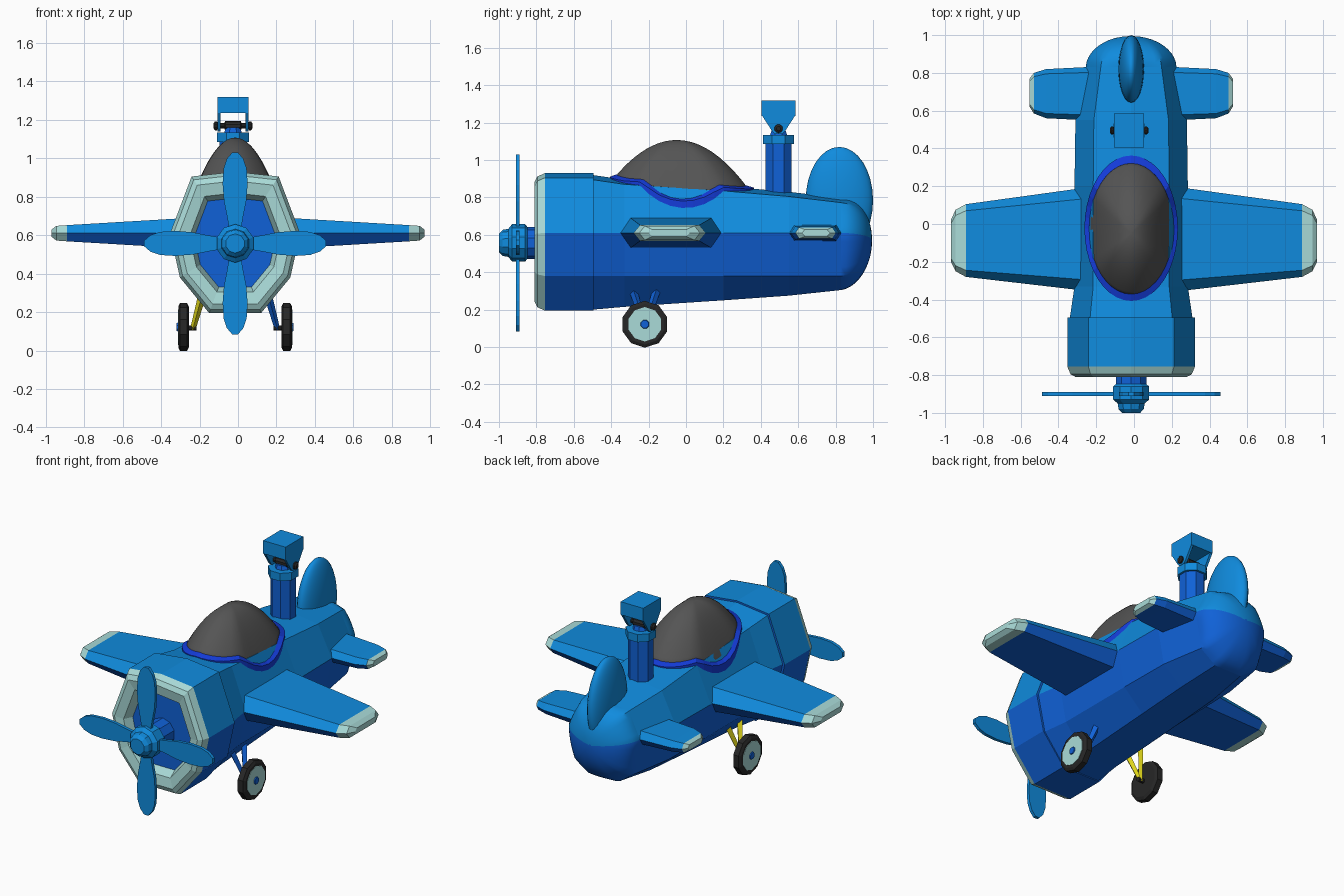
import bpy, bmesh, math
from mathutils import Vector

if "Cube" in bpy.data.objects:
    bpy.data.objects.remove(bpy.data.objects["Cube"])

CX = -0.015      # centre line of the body
SPLIT = 0.61     # height where the upper colour meets the lower one


def material(name, rgb):
    m = bpy.data.materials.new(name)
    m.diffuse_color = (*rgb, 1)
    m.use_nodes = True
    m.node_tree.nodes["Principled BSDF"].inputs["Base Color"].default_value = m.diffuse_color
    return m


SKY = material("sky_blue", (0.005, 0.26, 0.73))
ROYAL = material("royal_blue", (0.005, 0.12, 0.68))
TEAL = material("pale_teal", (0.40, 0.71, 0.69))
GREY = material("canopy_grey", (0.09, 0.09, 0.09))
BLACK = material("rubber_black", (0.02, 0.02, 0.02))
RIM = material("rim_blue", (0.007, 0.045, 0.70))
YELLOW = material("strut_yellow", (0.72, 0.65, 0.01))


def loft(name, rings, mats, rule=None, smooth=None):
    """Skin a list of equal rings, cap both ends, colour faces by a rule."""
    bm = bmesh.new()
    vs = [[bm.verts.new(p) for p in r] for r in rings]
    n = len(vs[0])
    for a, b in zip(vs, vs[1:]):
        for i in range(n):
            j = (i + 1) % n
            bm.faces.new((a[i], a[j], b[j], b[i]))
    bm.faces.new(vs[0])
    bm.faces.new(vs[-1])
    bmesh.ops.recalc_face_normals(bm, faces=bm.faces)
    if rule:
        for f in bm.faces:
            f.material_index = rule(f.calc_center_median())
    me = bpy.data.meshes.new(name)
    bm.to_mesh(me)
    bm.free()
    for m in mats:
        me.materials.append(m)
    ob = bpy.data.objects.new(name, me)
    bpy.context.collection.objects.link(ob)
    if smooth:
        bpy.ops.object.select_all(action='DESELECT')
        ob.select_set(True)
        bpy.context.view_layer.objects.active = ob
        bpy.ops.object.shade_smooth_by_angle(angle=math.radians(smooth))
    return ob


def lathe(name, origin, axis, profile, n, mat, smooth=None):
    """Turn (distance, radius) pairs around an axis."""
    o, axis = Vector(origin), Vector(axis).normalized()
    q = axis.to_track_quat('Z', 'Y')
    rings = [[o + q @ Vector((r * math.cos(math.tau * (k + 0.5) / n),
                              r * math.sin(math.tau * (k + 0.5) / n), d))
              for k in range(n)] for d, r in profile]
    return loft(name, rings, [mat], smooth=smooth)


def section(y, w, top, bot, s=1.0):
    """Nine-sided body cross-section, scaled by s."""
    half = [(0.67 * w, top - 0.025), (w, SPLIT), (0.85 * w, 0.38), (0.4 * w, bot)]
    pts = [(0, top)] + half + [(-x, z) for x, z in reversed(half)]
    return [(CX + x * s, y, 0.56 + (z - 0.56) * s) for x, z in pts]


def two_tone(c):
    return 0 if c.z > SPLIT else 1


# Fuselage
STATIONS = [(-0.5, 0.325, 0.92, 0.20), (-0.33, 0.30, 0.895, 0.215),
            (0.2, 0.30, 0.86, 0.25), (0.55, 0.295, 0.83, 0.275), (0.83, 0.24, 0.797, 0.305)]
loft("fuselage", [section(*s) for s in STATIONS], [SKY, ROYAL], two_tone)

# Rounded tail cone, blending the body section into an ellipse
base = section(*STATIONS[-1])
fine = [Vector(base[i]).lerp(Vector(base[(i + 1) % 9]), k / 5) for i in range(9) for k in range(5)]
tail = []
mid = Vector((CX, 0.83, 0.57))
for k in range(11):
    t = k / 10 * math.radians(88)
    ring = []
    for p in fine:
        d = p - mid
        r = 1 / math.sqrt((d.x / 0.24) ** 2 + (d.z / 0.245) ** 2)
        d = d.lerp(d * r, math.sin(t)) * math.cos(t)
        ring.append(mid + d + Vector((0, 0.165 * math.sin(t), 0)))
    tail.append(ring)
loft("tail_cone", tail, [SKY, ROYAL],
     lambda c: 0 if c.z - 0.57 > 0.167 * abs(c.x - CX) else 1, smooth=40)

# Engine cowling with a pale lip and recessed front plate
COWL = [(-0.495, 1), (-0.755, 1), (-0.795, 0.95), (-0.81, 0.87), (-0.80, 0.70), (-0.74, 0.63)]


def cowl_rule(c):
    if -0.745 < c.y < -0.735:
        return 1
    return 2 if c.y < -0.75 else two_tone(c)


loft("cowling", [section(y, 0.338, 0.93, 0.195, s) for y, s in COWL], [SKY, ROYAL, TEAL], cowl_rule)

# Propeller shaft, hub and four blades
PZ = 0.557
lathe("propeller_shaft", (CX, -0.72, PZ), (0, -1, 0), [(0, 0.085), (0.15, 0.085)], 10, ROYAL)
lathe("propeller_hub", (CX, -0.84, PZ), (0, -1, 0),
      [(0, 0.075), (0.02, 0.10), (0.09, 0.10), (0.11, 0.075), (0.14, 0.07), (0.16, 0.05)], 10, SKY)
BLADE = [(0.07, 0.03), (0.14, 0.042), (0.22, 0.058), (0.31, 0.065), (0.39, 0.06), (0.44, 0.043), (0.473, 0.015)]
outline = [(w, r) for r, w in BLADE] + [(-w, r) for r, w in reversed(BLADE)]
for k in range(4):
    c, s = round(math.cos(k * math.pi / 2)), round(math.sin(k * math.pi / 2))
    loft(f"propeller_blade_{k + 1}",
         [[(CX + x * c - z * s, y, PZ + x * s + z * c) for x, z in outline] for y in (-0.91, -0.89)], [SKY])


# Wings and tailplane: bevelled slabs with pale tips
def wing(name, side, cx, stations, tip):
    rings = []
    for x, y0, y1, bevel, h in stations:
        prof = [(y0, 0), (y0 + bevel, h), (y1 - bevel, h), (y1, 0), (y1 - bevel, -h), (y0 + bevel, -h)]
        rings.append([(cx + side * x, y, SPLIT + z) for y, z in prof])
    loft(name, rings, [SKY, ROYAL, TEAL],
         lambda c: 2 if abs(c.x - cx) > tip else two_tone(c))


for side, tag in ((-1, "left"), (1, "right")):
    wing(f"{tag}_wing", side, 0, [(0.2, -0.36, 0.20, 0.06, 0.083), (0.89, -0.28, 0.105, 0.035, 0.042),
                                  (0.945, -0.25, 0.075, 0.03, 0.038), (0.97, -0.20, 0.02, 0.02, 0.018)], 0.90)
    wing(f"{tag}_tailplane", side, CX, [(0.15, 0.545, 0.835, 0.03, 0.045), (0.45, 0.56, 0.82, 0.025, 0.035),
                                        (0.515, 0.585, 0.80, 0.02, 0.03), (0.538, 0.62, 0.77, 0.015, 0.018)], 0.52)

# Tail fin
bpy.ops.mesh.primitive_uv_sphere_add(segments=24, ring_count=16, radius=1, location=(CX, 0.82, 0.785))
fin = bpy.context.object
fin.name = "tail_fin"
fin.scale = (0.068, 0.18, 0.285)
fin.data.materials.append(SKY)
bpy.ops.object.shade_smooth()


# Canopy and the rim that follows the body surface
def body_top(x, y):
    for a, b in zip(STATIONS, STATIONS[1:]):
        if y <= b[0]:
            break
    t = max(0, (y - a[0]) / (b[0] - a[0]))
    w, top = a[1] + (b[1] - a[1]) * t, a[2] + (b[2] - a[2]) * t
    x, e = abs(x), 0.67 * w
    if x < e:
        return top - 0.025 * x / e
    return top - 0.025 + (SPLIT - top + 0.025) * (x - e) / (w - e)


def oval(r, height):
    pts = []
    for k in range(40):
        c, s = math.cos(math.tau * k / 40), math.sin(math.tau * k / 40)
        edge = body_top(0.24 * c, -0.025 + 0.375 * s) + 0.01 + 0.02 * c * c
        pts.append((CX + 0.225 * r * c, -0.025 - 0.025 * (1 - r) + 0.35 * r * s, height(edge, r)))
    return pts


def bell(edge, r):
    return edge + (1.107 - edge) * (1 - r * r)


loft("canopy", [oval(1, lambda e, r: e - 0.08)] +
     [oval(r, bell) for r in (1, 0.95, 0.88, 0.8, 0.7, 0.6, 0.5, 0.4, 0.3, 0.2, 0.1, 0.02)],
     [GREY], smooth=60)
loft("canopy_rim", [oval(1.1, lambda e, r: e - 0.07), oval(1.1, lambda e, r: e - 0.005),
                    oval(0.99, lambda e, r: e + 0.008), oval(0.97, lambda e, r: e - 0.07)], [RIM])

# Periscope: tube, collar, head on two brackets with a dark pivot
SX, SY = -0.026, 0.495
lathe("periscope_tube", (SX, SY, 0.78), (0, 0, 1), [(0, 0.076), (0.31, 0.076)], 8, ROYAL)
lathe("periscope_collar", (SX, SY, 1.085), (0, 0, 1), [(0, 0.09), (0.05, 0.09)], 8, SKY)
lathe("periscope_neck", (SX, SY, 1.13), (0, 0, 1), [(0, 0.05), (0.03, 0.04)], 8, ROYAL)
head = [(SY - 0.09, 1.235), (SY + 0.09, 1.235), (SY + 0.09, 1.318), (SY - 0.09, 1.318)]
loft("periscope_head", [[(SX + x, y, z) for y, z in head] for x in (-0.08, 0.08)], [SKY])
plate = [(SY - 0.09, 1.24), (SY - 0.035, 1.155), (SY - 0.02, 1.14), (SY + 0.02, 1.14),
         (SY + 0.035, 1.155), (SY + 0.09, 1.24)]
for side, tag in ((-1, "left"), (1, "right")):
    loft(f"periscope_bracket_{tag}", [[(SX + side * x, y, z) for y, z in plate] for x in (0.064, 0.08)], [SKY])
    lathe(f"periscope_bolt_{tag}", (SX + side * 0.078, SY, 1.168), (side, 0, 0),
          [(0, 0.014), (0.006, 0.023), (0.016, 0.023), (0.024, 0.012)], 10, BLACK)
lathe("periscope_pivot", (SX - 0.07, SY, 1.168), (1, 0, 0),
      [(0, 0.014), (0.025, 0.014), (0.03, 0.026), (0.11, 0.026), (0.115, 0.014), (0.14, 0.014)], 10, BLACK)

# Landing gear: V struts, axle, tyre, hub plate and bolt on each side
WY, WZ = -0.22, 0.122
for side, tag, strut in ((-1, "left", YELLOW), (1, "right", ROYAL)):
    hub = Vector((CX + side * 0.22, WY, 0.11))
    for k, dy in enumerate((-0.065, 0.065)):
        top = Vector((CX + side * 0.165, WY + dy, 0.31))
        lathe(f"{tag}_strut_{k + 1}", hub, top - hub, [(0, 0.014), ((top - hub).length, 0.022)], 4, strut)
    lathe(f"{tag}_axle", (CX + side * 0.20, WY, 0.117), (side, 0, 0), [(0, 0.014), (0.06, 0.014)], 8, BLACK)
    lathe(f"{tag}_tyre", (CX + side * 0.24, WY, WZ), (side, 0, 0),
          [(0, 0.105), (0.01, 0.125), (0.046, 0.125), (0.055, 0.108)], 10, BLACK)
    lathe(f"{tag}_wheel_plate", (CX + side * 0.29, WY, WZ), (side, 0, 0), [(0, 0.092), (0.008, 0.092)], 10, TEAL)
    lathe(f"{tag}_wheel_bolt", (CX + side * 0.295, WY, WZ), (side, 0, 0), [(0, 0.026), (0.009, 0.022)], 8, ROYAL)
